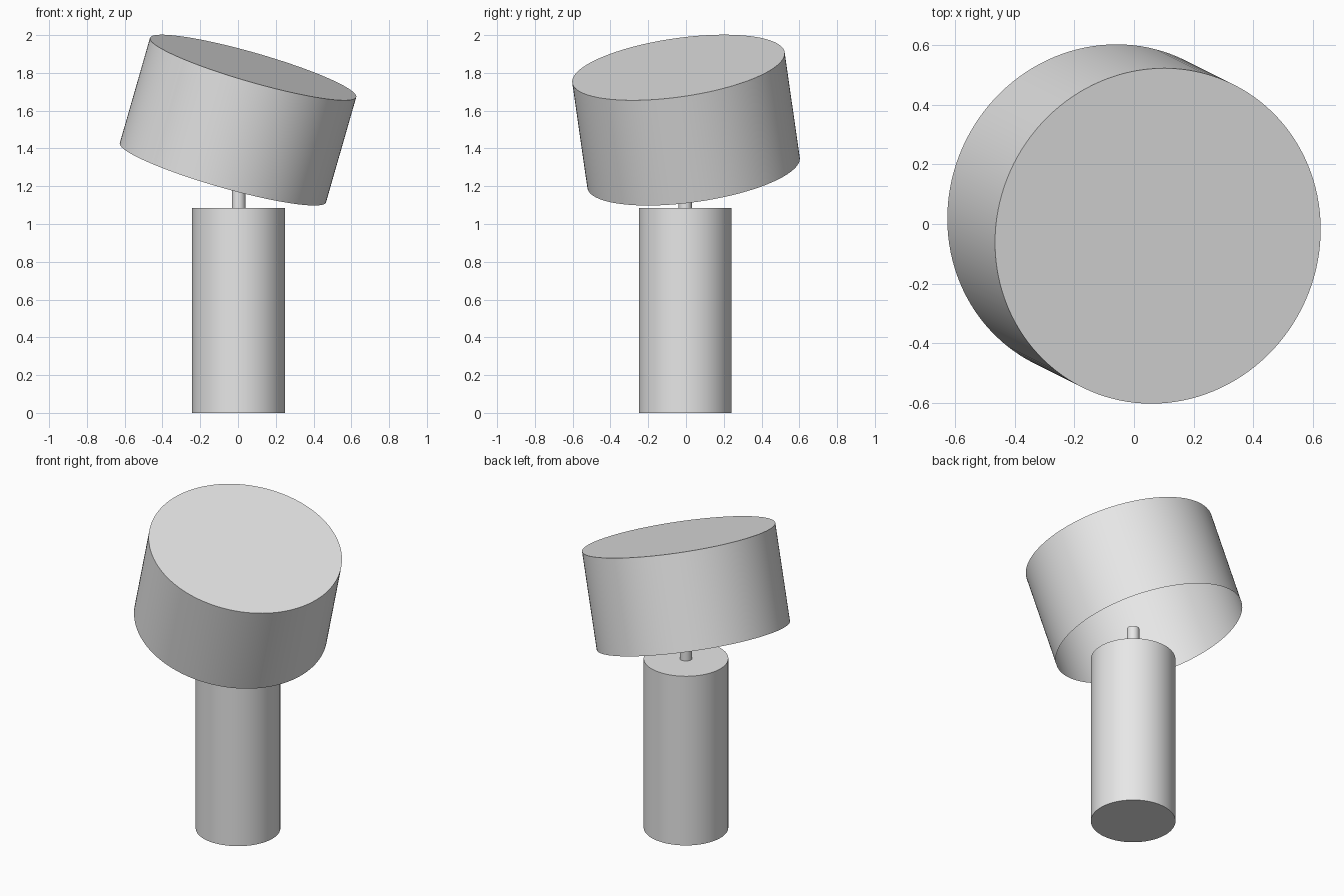
import bpy
import bmesh
import math
from mathutils import Vector

cube = bpy.data.objects.get("Cube")
if cube:
    bpy.data.objects.remove(cube, do_unlink=True)

# One plain grey for the whole lamp
grey = bpy.data.materials.new("light_grey")
grey.use_nodes = True
colour = (0.8, 0.8, 0.8, 1)
grey.diffuse_color = colour
grey.node_tree.nodes["Principled BSDF"].inputs["Base Color"].default_value = colour


def cylinder(name, radius, height, centre, axis=(0, 0, 1), open_bottom=False, sides=96):
    """Smooth cylinder along an axis, optionally without its bottom cap."""
    bm = bmesh.new()
    bmesh.ops.create_cone(bm, cap_ends=True, segments=sides,
                          radius1=radius, radius2=radius, depth=height)
    if open_bottom:
        caps = [f for f in bm.faces if f.normal.z < -0.9]
        bmesh.ops.delete(bm, geom=caps, context='FACES_ONLY')
    mesh = bpy.data.meshes.new(name)
    bm.to_mesh(mesh)
    bm.free()
    mesh.materials.append(grey)
    obj = bpy.data.objects.new(name, mesh)
    bpy.context.collection.objects.link(obj)
    obj.location = centre
    obj.rotation_euler = Vector(axis).to_track_quat('Z', 'Y').to_euler()
    bpy.ops.object.select_all(action='DESELECT')
    obj.select_set(True)
    bpy.context.view_layer.objects.active = obj
    bpy.ops.object.shade_smooth_by_angle(angle=math.radians(30))
    return obj


# Solid column standing on the ground
base_height = 1.085
cx, cy = 0.003, -0.004
cylinder("base_column", 0.246, base_height, (cx, cy, base_height / 2))

# Thin stem reaching up into the shade
stem_top = 1.29
cylinder("stem", 0.036, stem_top - base_height,
         (cx, cy, (base_height + stem_top) / 2), sides=48)

# Tilted drum shade, closed on top and open below
tilt = Vector((0.16, -0.08, 0.557))
cylinder("lamp_shade", 0.568, tilt.length, (0, 0, 1.55), tilt,
         open_bottom=True, sides=128)
